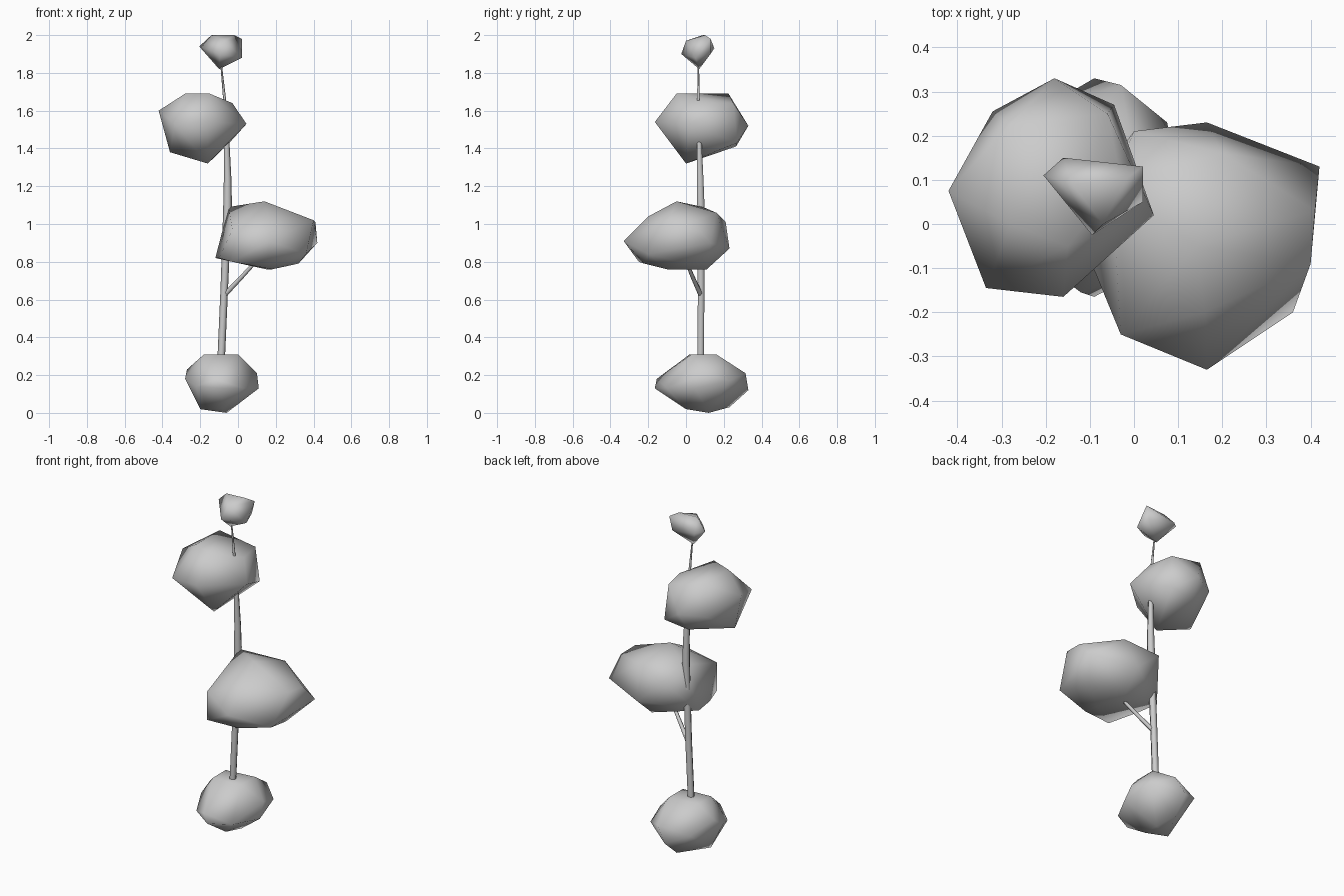
import bpy, bmesh, math
from mathutils import Vector


def finish(name, bm, angle):
    bmesh.ops.recalc_face_normals(bm, faces=bm.faces)
    me = bpy.data.meshes.new(name)
    bm.to_mesh(me)
    bm.free()
    ob = bpy.data.objects.new(name, me)
    bpy.context.collection.objects.link(ob)
    bpy.ops.object.select_all(action='DESELECT')
    ob.select_set(True)
    bpy.context.view_layer.objects.active = ob
    bpy.ops.object.shade_smooth_by_angle(angle=math.radians(angle))
    return ob


def clump(name, pts):
    """Faceted foliage: convex hull of a few corner points."""
    bm = bmesh.new()
    for p in pts:
        bm.verts.new(p)
    bmesh.ops.convex_hull(bm, input=bm.verts[:])
    bmesh.ops.delete(bm, geom=[v for v in bm.verts if not v.link_faces], context='VERTS')
    return finish(name, bm, 120)


def stem(name, path, sides=6):
    """Tapered tube through (x, y, z, radius) stations."""
    bm = bmesh.new()
    rings = []
    axis = (Vector(path[-1][:3]) - Vector(path[0][:3])).normalized()
    u = axis.cross(Vector((0, 1, 0))).normalized()
    v = axis.cross(u)
    for x, y, z, r in path:
        c = Vector((x, y, z))
        rings.append([bm.verts.new(c + r * (u * math.cos(a) + v * math.sin(a)))
                      for a in (2 * math.pi * i / sides for i in range(sides))])
    for a, b in zip(rings, rings[1:]):
        for i in range(sides):
            j = (i + 1) % sides
            bm.faces.new((a[i], a[j], b[j], b[i]))
    bm.faces.new(rings[0])
    bm.faces.new(rings[-1])
    return finish(name, bm, 65)


# Foliage, bottom to top
clump("base_bush", [
    (-.28, .05, .18), (-.27, .12, .23), (-.18, .02, .31), (-.18, .14, .31),
    (0, .03, .31), (0, .16, .31), (.10, .10, .21), (.11, .05, .13),
    (.075, .23, .17), (-.09, .33, .12), (-.03, .315, .21), (-.21, .26, .17),
    (-.09, -.165, .13), (-.12, -.155, .18), (.03, -.10, .13), (-.22, -.08, .14),
    (-.06, .12, 0), (-.20, .05, .02), (-.08, 0, .02), (-.10, .23, .03)])

clump("middle_foliage", [
    (-.12, .05, .82), (-.10, -.08, .82), (-.05, .09, 1.09), (.14, -.05, 1.12),
    (.16, -.20, 1.04), (.40, -.09, 1.02), (.41, .03, 1.01), (.42, .13, .90),
    (.165, .23, .87), (.36, -.20, .84), (.165, -.33, .91), (-.03, -.25, .97),
    (-.03, -.25, .80), (.16, -.22, .79), (.18, -.10, .76), (.15, .11, .76),
    (.32, 0, .79), (0, .21, 1.01), (.20, .16, 1.06)])

clump("upper_foliage", [
    (-.42, .075, 1.60), (-.32, .255, 1.51), (-.18, .33, 1.52), (-.06, .25, 1.64),
    (.045, .02, 1.53), (-.16, -.165, 1.54), (-.335, -.145, 1.53), (-.28, 0, 1.69),
    (-.15, -.05, 1.69), (-.28, .225, 1.69), (-.03, .10, 1.64), (-.16, 0, 1.32),
    (-.36, .05, 1.38), (-.20, .265, 1.41), (-.045, .27, 1.43)])

clump("crown_foliage", [
    (-.205, .11, 1.94), (-.16, .15, 1.93), (-.14, .09, 2.0), (-.02, .10, 2.0),
    (.02, .13, 1.98), (.02, .05, 1.88), (-.095, -.025, 1.90), (-.07, 0, 1.97),
    (-.10, .07, 1.82), (0, .13, 1.90)])

# Trunk, thin top shoot and side branch
stem("trunk", [(-.095, .078, .15, .021), (-.088, .078, .31, .02), (-.073, .08, .65, .02),
               (-.063, .078, .90, .021), (-.055, .078, 1.10, .023), (-.055, .075, 1.24, .02),
               (-.06, .07, 1.43, .015), (-.065, .066, 1.55, .011), (-.07, .065, 1.65, .008),
               (-.09, .066, 1.85, .004)])
stem("side_branch", [(-.075, .08, .62, .013), (.02, .035, .72, .011), (.12, -.01, .83, .009)])
